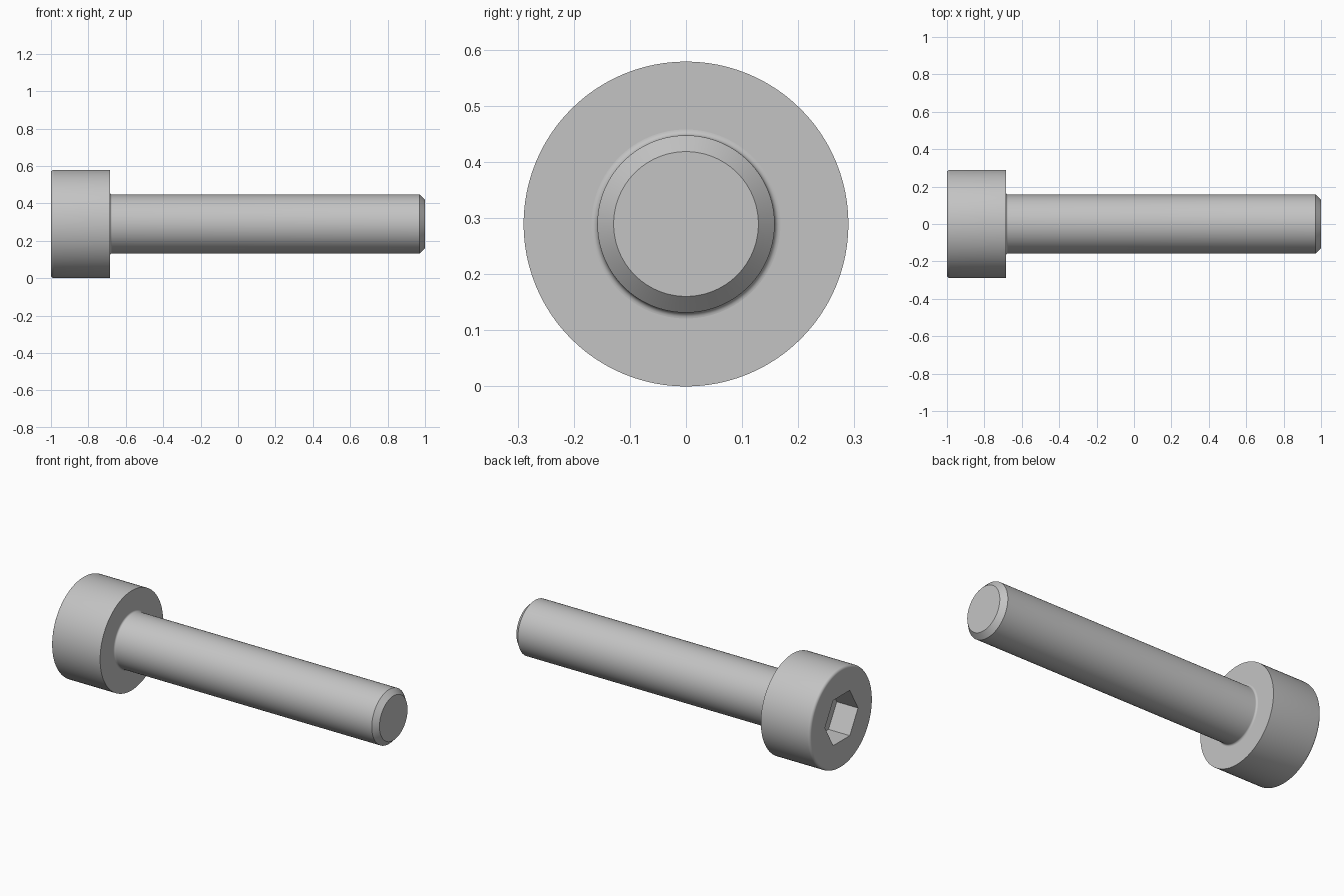
import bpy
import bmesh
from math import sin, cos, pi, radians

cube = bpy.data.objects.get("Cube")
if cube:
    bpy.data.objects.remove(cube, do_unlink=True)

SEGMENTS = 96            # divisible by 6, so socket corners land on vertices
HEAD_R = 0.2895
SHANK_R = 0.158
HEAD_X = -0.684          # underside of the head
SOCKET_APOTHEM = 0.1316
SOCKET_X = -0.863        # floor of the hex socket
RIM = 0.016              # rounding of the head's outer edge
FILLET = 0.0105          # rounding where the shank meets the head
CHAMFER = 0.029

steel = bpy.data.materials.new("plain grey steel")
steel.use_nodes = True
grey = (0.55, 0.55, 0.55, 1)
steel.diffuse_color = grey
steel.node_tree.nodes["Principled BSDF"].inputs["Base Color"].default_value = grey


def circle(x, r):
    return x, lambda a: r


def hexagon(x, apothem):
    return x, lambda a: apothem / cos(a % (pi / 3) - pi / 6)


def arc(x, r, radius, start, end, steps=6):
    """Circular sections along a quarter arc centred on (x, r)."""
    angles = [radians(start + (end - start) * i / steps) for i in range(steps + 1)]
    return [circle(x + radius * cos(t), r + radius * sin(t)) for t in angles]


def loft(name, sections, cap_start=False, cap_end=False):
    """Join cross-sections along the x axis into one smooth-shaded part."""
    bm = bmesh.new()
    rings = []
    for x, radius in sections:
        ring = []
        for i in range(SEGMENTS):
            a = 2 * pi * i / SEGMENTS
            r = radius(a)
            ring.append(bm.verts.new((x, r * cos(a), HEAD_R + r * sin(a))))
        rings.append(ring)
    for one, two in zip(rings, rings[1:]):
        for i in range(SEGMENTS):
            j = (i + 1) % SEGMENTS
            bm.faces.new((one[i], two[i], two[j], one[j]))
    if cap_start:
        bm.faces.new(rings[0][::-1])
    if cap_end:
        bm.faces.new(rings[-1])
    # sections run so that this winding faces inward
    bmesh.ops.reverse_faces(bm, faces=bm.faces[:])
    if not cap_start and not cap_end:
        bmesh.ops.recalc_face_normals(bm, faces=bm.faces[:])
    for face in bm.faces:
        face.normal_update()
    if cap_start or cap_end:
        bmesh.ops.recalc_face_normals(bm, faces=bm.faces[:])
    mesh = bpy.data.meshes.new(name)
    bm.to_mesh(mesh)
    bm.free()
    mesh.materials.append(steel)
    obj = bpy.data.objects.new(name, mesh)
    bpy.context.collection.objects.link(obj)
    bpy.ops.object.select_all(action='DESELECT')
    obj.select_set(True)
    bpy.context.view_layer.objects.active = obj
    bpy.ops.object.shade_smooth_by_angle(angle=radians(30))
    return obj


# Head: socket floor, socket walls, rounded rim, side and underside
loft("screw_head",
     [hexagon(SOCKET_X, SOCKET_APOTHEM), hexagon(-1, SOCKET_APOTHEM)]
     + arc(-1 + RIM, HEAD_R - RIM, RIM, 180, 90)
     + [circle(HEAD_X, HEAD_R), circle(HEAD_X, SHANK_R + FILLET),
        circle(HEAD_X, SHANK_R * 0.9)],
     cap_start=True)

# Shank: fillet at the head, plain cylinder and chamfered tip
loft("screw_shank",
     arc(HEAD_X + FILLET, SHANK_R + FILLET, FILLET, 180, 270)
     + [circle(1 - CHAMFER, SHANK_R), circle(1, SHANK_R - CHAMFER)],
     cap_end=True)
